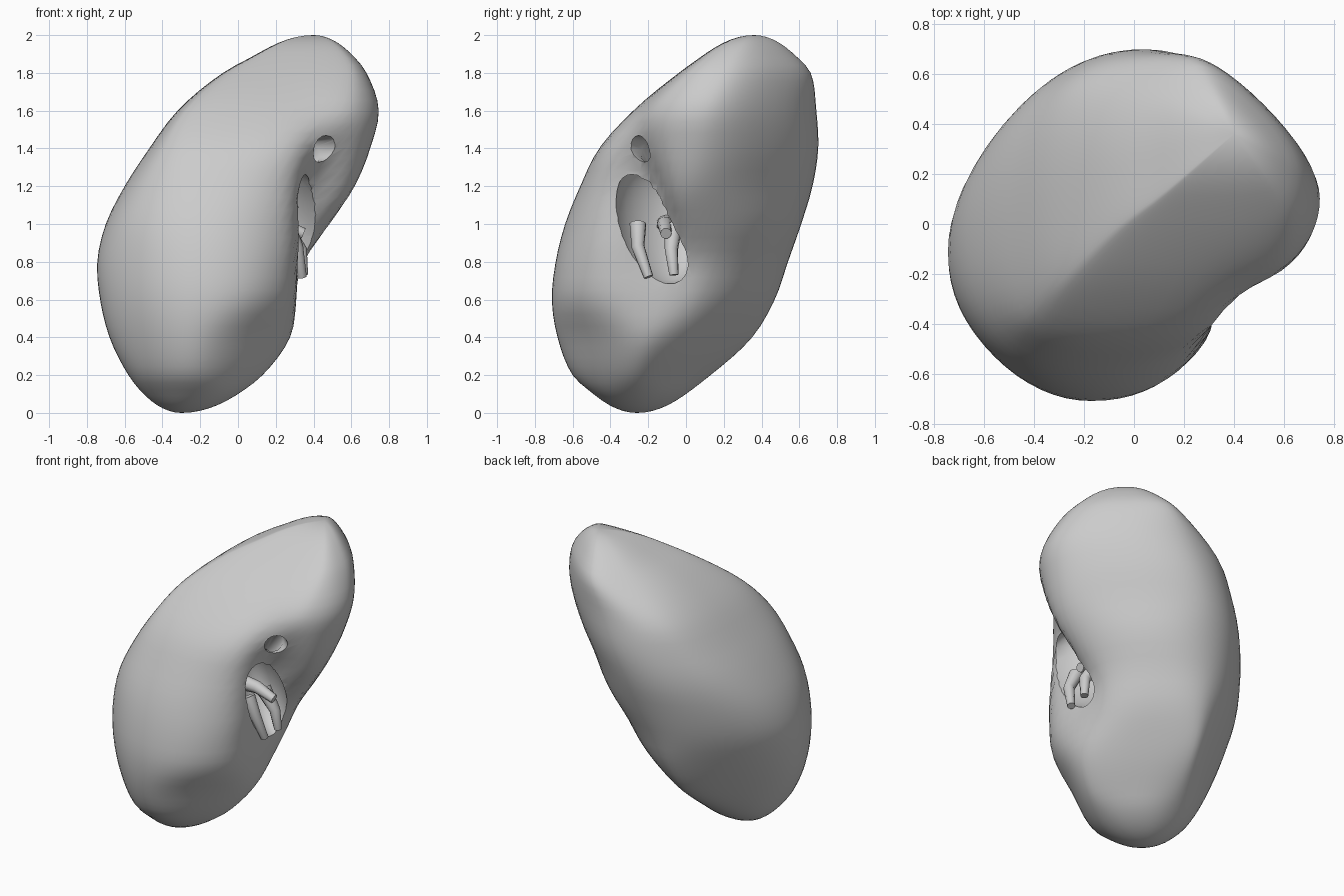
import bpy, bmesh, math
from mathutils import Vector

if "Cube" in bpy.data.objects:
    bpy.data.objects.remove(bpy.data.objects["Cube"])

R2 = math.sqrt(0.5)


def to_xyz(u, w, z):
    # u runs to the back right, w runs to the front right (towards the hilum)
    return Vector(((u + w) * R2, (u - w) * R2, z))


# Horizontal sections: z, then the reach from the origin in eight directions,
# every 45 degrees counter-clockwise from +x
SECTIONS = [
    (0.0, -0.30, -0.396, -0.26, 0.028, 0.30, 0.396, 0.26, -0.028),
    (0.1, 0.0, -0.13, 0.0, 0.265, 0.50, 0.58, 0.49, 0.25),
    (0.2, 0.13, -0.03, 0.13, 0.345, 0.58, 0.67, 0.60, 0.335),
    (0.4, 0.28, 0.15, 0.35, 0.45, 0.68, 0.74, 0.68, 0.43),
    (0.6, 0.335, 0.30, 0.47, 0.54, 0.73, 0.77, 0.71, 0.53),
    (0.8, 0.39, 0.40, 0.54, 0.615, 0.745, 0.765, 0.69, 0.545),
    (1.0, 0.50, 0.51, 0.61, 0.65, 0.70, 0.73, 0.64, 0.54),
    (1.2, 0.62, 0.58, 0.67, 0.655, 0.60, 0.65, 0.56, 0.54),
    (1.4, 0.70, 0.655, 0.70, 0.62, 0.47, 0.54, 0.46, 0.56),
    (1.6, 0.745, 0.70, 0.69, 0.55, 0.32, 0.36, 0.28, 0.555),
    (1.8, 0.68, 0.70, 0.66, 0.36, 0.08, 0.05, 0.04, 0.43),
    (1.9, 0.60, 0.655, 0.57, 0.235, -0.10, -0.16, -0.10, 0.31),
    (2.0, 0.40, 0.537, 0.36, -0.028, -0.40, -0.537, -0.36, 0.028)]
KEYS = [math.acos(max(-1, min(1, 1 - s[0]))) for s in SECTIONS]


def reaches(t):
    # Smooth interpolation between the sections
    n = len(KEYS)
    i = max(k for k in range(n - 1) if KEYS[k] <= t + 1e-9)

    def slope(k, c):
        a, b = max(k - 1, 0), min(k + 1, n - 1)
        return (SECTIONS[b][c] - SECTIONS[a][c]) / (KEYS[b] - KEYS[a])
    h = KEYS[i + 1] - KEYS[i]
    s = (t - KEYS[i]) / h
    out = []
    for c in range(1, 9):
        p, q = SECTIONS[i][c], SECTIONS[i + 1][c]
        out.append((2*s**3 - 3*s**2 + 1) * p + (s**3 - 2*s**2 + s) * h * slope(i, c)
                   + (3*s**2 - 2*s**3) * q + (s**3 - s**2) * h * slope(i + 1, c))
    return out


def outline(h, steps):
    # Rounded curve that touches all eight sides of the octagon
    corners = []
    for i in range(8):
        a = i * math.pi / 4
        n, d = Vector((math.cos(a), math.sin(a))), Vector((-math.sin(a), math.cos(a)))
        corners.append(n * h[i] + d * (h[(i + 1) % 8] - h[i] * R2) / R2)
    pts = []
    for i in range(8):
        p, q, r = corners[i - 1], corners[i], corners[(i + 1) % 8]
        for k in range(steps):
            s = k / steps
            pts.append((p + q) / 2 * (1-s)**2 + q * 2*s*(1-s) + (q + r) / 2 * s*s)
    return pts


def dent(u, w, z):
    # Soft hollow around the hilum
    k = max(0.0, min(1.0, w / 0.25))
    return 0.17 * k * math.exp(-((u - 0.14) / 0.16)**2 - ((z - 1.06) / 0.38)**2)


def smooth(ob, angle=40):
    bpy.ops.object.select_all(action='DESELECT')
    ob.select_set(True)
    bpy.context.view_layer.objects.active = ob
    bpy.ops.object.shade_smooth_by_angle(angle=math.radians(angle))


def finish(name, bm):
    bm.normal_update()
    bmesh.ops.recalc_face_normals(bm, faces=bm.faces)
    if bm.calc_volume(signed=True) < 0:
        bmesh.ops.reverse_faces(bm, faces=bm.faces)
    mesh = bpy.data.meshes.new(name)
    bm.to_mesh(mesh)
    bm.free()
    ob = bpy.data.objects.new(name, mesh)
    bpy.context.collection.objects.link(ob)
    smooth(ob)
    return ob


def skin(bm, rings):
    n = len(rings[0])
    for a, b in zip(rings, rings[1:]):
        for j in range(n):
            bm.faces.new((a[j], a[(j+1) % n], b[(j+1) % n], b[j]))


def tube(name, points, radii, sides=10):
    bm = bmesh.new()
    pts = [to_xyz(*p) for p in points]
    rings = []
    for i, p in enumerate(pts):
        d = pts[min(i + 1, len(pts) - 1)] - pts[max(i - 1, 0)]
        a = d.cross(to_xyz(1, 0.01, 0)).normalized()
        b = d.cross(a).normalized()
        rings.append([bm.verts.new(p + radii[i] * (a * math.cos(k * math.tau / sides)
                      + b * math.sin(k * math.tau / sides))) for k in range(sides)])
    skin(bm, rings)
    bm.faces.new(rings[0])
    bm.faces.new(rings[-1])
    return finish(name, bm)


# Bean-shaped body
bm = bmesh.new()
ROWS = 44
rings = []
for i in range(1, ROWS):
    t = math.pi * i / ROWS
    z = 1 - math.cos(t)
    ring = []
    for p in outline(reaches(t), 8):
        u, w = (p.x + p.y) * R2, (p.x - p.y) * R2
        ring.append(bm.verts.new(to_xyz(u, w - dent(u, w, z), z)))
    rings.append(ring)
skin(bm, rings)
for ring, tip in ((rings[0], (-0.30, -0.26, 0)), (rings[-1], (0.40, 0.36, 2))):
    tip = bm.verts.new(tip)
    for j in range(len(ring)):
        bm.faces.new((ring[j], ring[(j + 1) % len(ring)], tip))
body = finish("kidney_body", bm)

# Hollow behind the hilum, tilted along the opening
bm = bmesh.new()
bmesh.ops.create_uvsphere(bm, u_segments=24, v_segments=16, radius=1)
for v in bm.verts:
    x, y, z = v.co
    v.co = to_xyz(0.09 + 0.15 * x - 0.08 * z, 0.31 + 0.27 * y, 1.0 + 0.32 * z)
cavity = finish("cavity_cutter", bm)

# Small round vessel hole above the opening, bending down into the hollow
hole = tube("hole_cutter", [(0.16, 0.65, 1.41), (0.145, 0.40, 1.39), (0.10, 0.25, 1.22)],
            [0.075, 0.07, 0.06], 16)

for cutter in (cavity, hole):
    cutter.hide_render = True
    bpy.context.view_layer.objects.active = body
    m = body.modifiers.new("cut", 'BOOLEAN')
    m.operation, m.object, m.solver = 'DIFFERENCE', cutter, 'EXACT'
    bpy.ops.object.modifier_apply(modifier=m.name)
    bpy.data.objects.remove(cutter)
smooth(body)

# Vessel stubs inside the opening
tube("front_vessel", [(0.0, 0.36, 1.0), (0.04, 0.40, 0.88), (0.10, 0.38, 0.72)],
     [0.045, 0.035, 0.025])
tube("back_vessel", [(0.12, 0.22, 0.98), (0.18, 0.29, 0.86), (0.20, 0.29, 0.73)],
     [0.05, 0.035, 0.025])
tube("cross_vessel", [(0.0, 0.15, 1.0), (0.08, 0.24, 1.0), (0.17, 0.32, 0.95)],
     [0.05, 0.04, 0.03])
